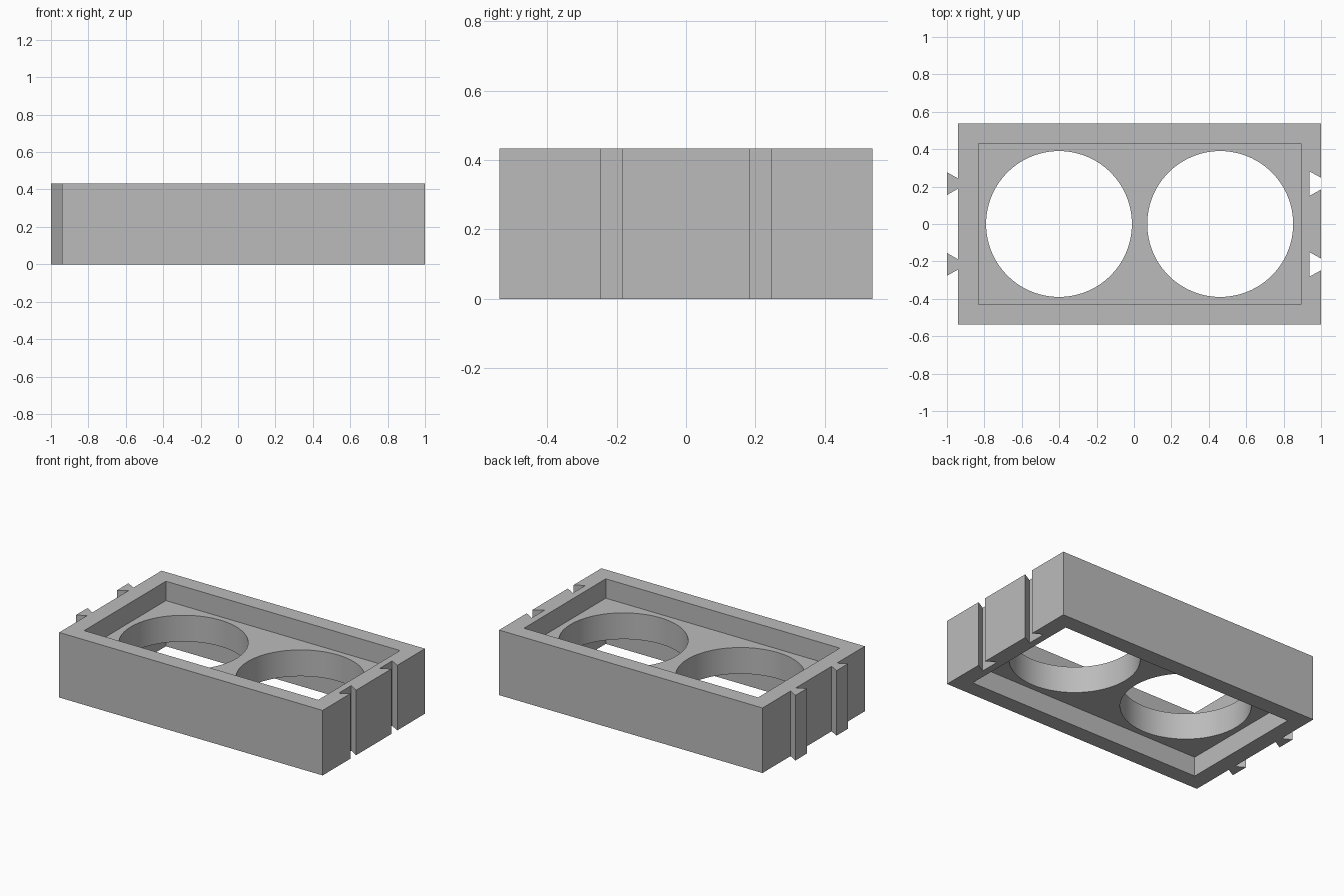
import bpy, bmesh, math

if "Cube" in bpy.data.objects:
    bpy.data.objects.remove(bpy.data.objects["Cube"])

X0, X1, HALF_W, H = -0.94, 1.0, 0.538, 0.433    # body extents
CX = (X0 + X1) / 2
WALL, RECESS = 0.108, 0.129                    # rim width, recess depth
JOINT_Y = 0.216                                # dovetail centre line

grey = bpy.data.materials.new("grey")
grey.diffuse_color = (0.5, 0.5, 0.5, 1)
grey.use_nodes = True
grey.node_tree.nodes["Principled BSDF"].inputs["Base Color"].default_value = grey.diffuse_color


def prism(name, points, z0, z1):
    """Extrude an outline (counter-clockwise, seen from above) from z0 to z1."""
    bm = bmesh.new()
    face = bm.faces.new([bm.verts.new((x, y, z0)) for x, y in points])
    top = bmesh.ops.extrude_face_region(bm, geom=[face])["geom"]
    bmesh.ops.translate(bm, vec=(0, 0, z1 - z0),
                        verts=[v for v in top if isinstance(v, bmesh.types.BMVert)])
    bmesh.ops.recalc_face_normals(bm, faces=bm.faces)
    mesh = bpy.data.meshes.new(name)
    bm.to_mesh(mesh)
    bm.free()
    mesh.materials.append(grey)
    obj = bpy.data.objects.new(name, mesh)
    bpy.context.collection.objects.link(obj)
    return obj


def rect(x0, x1, h):
    return [(x0, -h), (x1, -h), (x1, h), (x0, h)]


def circle(cx, r, n=96):
    return [(cx + r * math.cos(math.tau * i / n), r * math.sin(math.tau * i / n))
            for i in range(n)]


def dovetail(y, x_wide, x_narrow, wide, narrow):
    return [(x_wide, y - wide), (x_narrow, y - narrow),
            (x_narrow, y + narrow), (x_wide, y + wide)]


# Main block
body = prism("holder_body", rect(X0, X1, HALF_W), 0, H)

# Recesses above and below, two round openings, two dovetail slots
inner = rect(X0 + WALL, X1 - WALL, HALF_W - WALL)
cutters = [prism("top_recess_cutter", inner, H - RECESS, H + 0.1),
           prism("bottom_recess_cutter", inner, -0.1, RECESS)]
for s in (-1, 1):
    cutters.append(prism("round_opening_cutter", circle(CX + s * 0.431, 0.39), -0.1, H + 0.1))
    # slot outline runs past the end face along the same taper
    slope = (0.066 - 0.031) / 0.062
    cutters.append(prism("slot_cutter", dovetail(s * JOINT_Y, X1 - 0.062, X1 + 0.02,
                                                 0.066, 0.031 - 0.02 * slope), -0.1, H + 0.1))
for cutter in cutters:
    mod = body.modifiers.new("cut", 'BOOLEAN')
    mod.operation, mod.solver, mod.object = 'DIFFERENCE', 'EXACT', cutter
bpy.context.view_layer.objects.active = body
body.select_set(True)
for mod in list(body.modifiers):
    bpy.ops.object.modifier_apply(modifier=mod.name)
for cutter in cutters:
    bpy.data.objects.remove(cutter)
bpy.ops.object.shade_smooth_by_angle(angle=math.radians(30))

# Dovetail tongues on the left end
for s, side in ((-1, "front"), (1, "back")):
    prism(side + "_dovetail_tongue", dovetail(s * JOINT_Y, -1.0, X0, 0.061, 0.027), 0, H)
